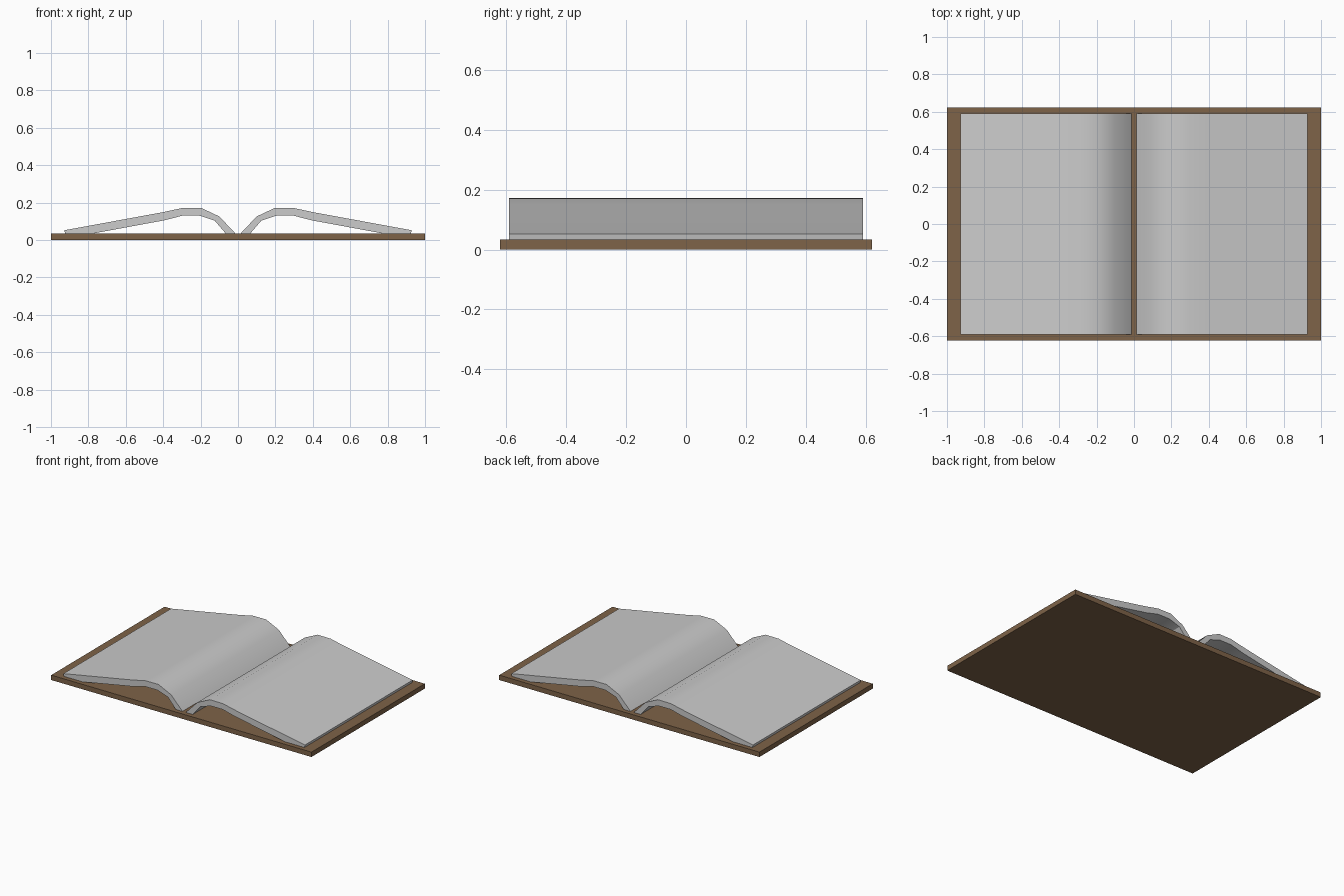
import bpy, bmesh, math

if "Cube" in bpy.data.objects:
    bpy.data.objects.remove(bpy.data.objects["Cube"])

brown = bpy.data.materials.new("cover_brown")
brown.diffuse_color = (0.21, 0.125, 0.065, 1)
brown.use_nodes = True
brown.node_tree.nodes["Principled BSDF"].inputs["Base Color"].default_value = brown.diffuse_color


def finish(bm, name, mat=None):
    bmesh.ops.recalc_face_normals(bm, faces=bm.faces)
    me = bpy.data.meshes.new(name)
    bm.to_mesh(me)
    bm.free()
    ob = bpy.data.objects.new(name, me)
    bpy.context.collection.objects.link(ob)
    if mat:
        me.materials.append(mat)
    return ob


# flat open cover
bm = bmesh.new()
bmesh.ops.create_cube(bm, size=1)
bmesh.ops.scale(bm, vec=(2, 1.244, 0.034), verts=bm.verts)
bmesh.ops.translate(bm, vec=(0, 0, 0.017), verts=bm.verts)
finish(bm, "cover", brown)

# page block cross-section: upper and lower curves, spine to outer edge
UPPER = [(0.012, 0.033), (0.10, 0.126), (0.198, 0.172), (0.298, 0.171), (0.40, 0.149), (0.928, 0.052)]
LOWER = [(0.043, 0.008), (0.125, 0.104), (0.206, 0.130), (0.297, 0.130), (0.395, 0.105), (0.92, 0.008)]
HALF = 0.591


def page_block(name, side):
    bm = bmesh.new()
    rows = [[bm.verts.new((side * x, y, z)) for y in (-HALF, HALF)] for x, z in UPPER + LOWER[::-1]]
    n = len(rows)
    for i in range(n):
        a, b = rows[i], rows[(i + 1) % n]
        bm.faces.new((a[0], a[1], b[1], b[0]))
    # end strips, one quad per curve segment
    for k in (0, 1):
        for i in range(n // 2 - 1):
            bm.faces.new((rows[i][k], rows[i + 1][k], rows[n - 2 - i][k], rows[n - 1 - i][k]))
    ob = finish(bm, name)
    bpy.ops.object.select_all(action='DESELECT')
    ob.select_set(True)
    bpy.context.view_layer.objects.active = ob
    bpy.ops.object.shade_smooth_by_angle(angle=math.radians(30))


page_block("left_pages", -1)
page_block("right_pages", 1)
